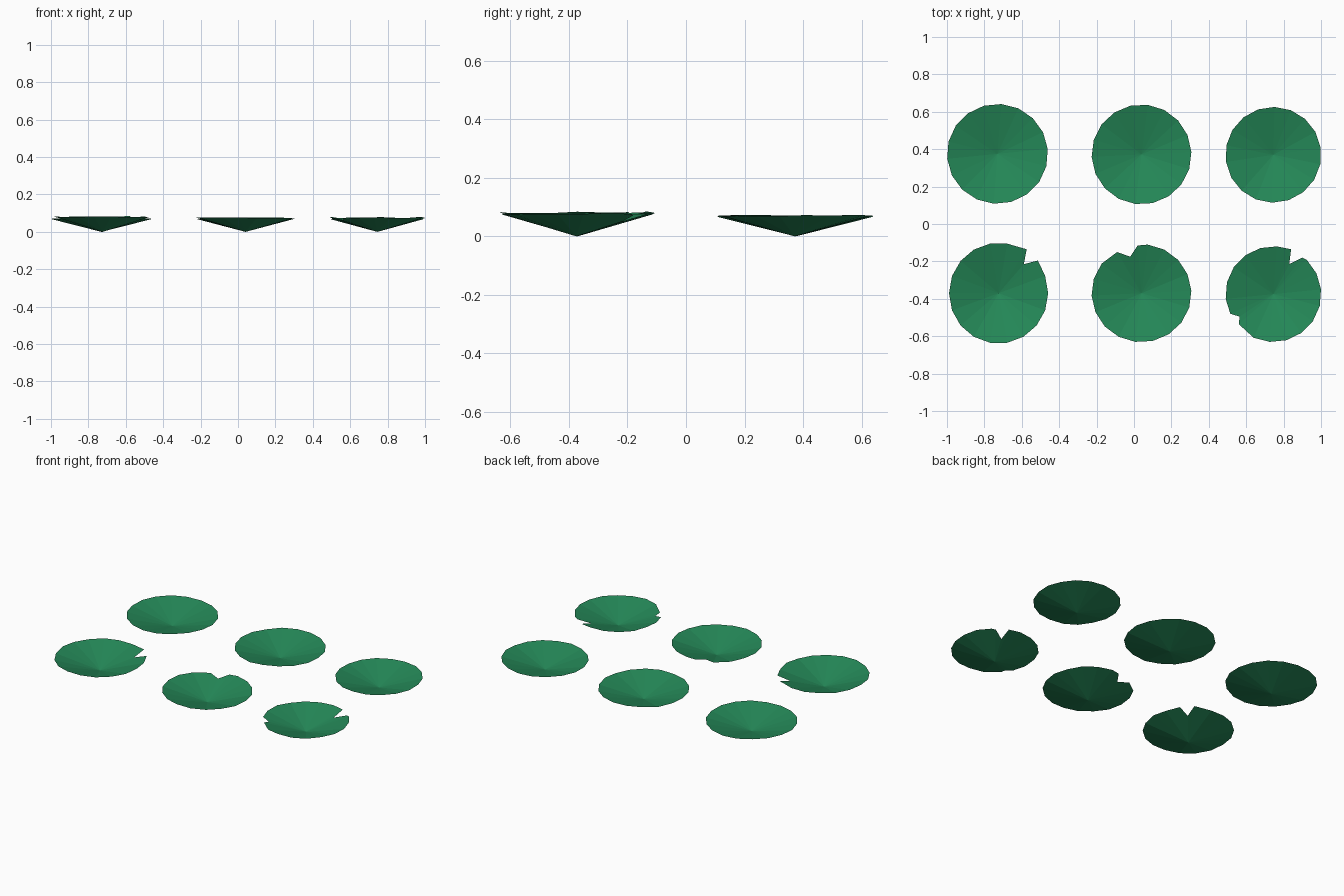
import bpy, bmesh, math, random

if "Cube" in bpy.data.objects:
    bpy.data.objects.remove(bpy.data.objects["Cube"])

random.seed(4)
SIDES = 18

green = bpy.data.materials.new("leaf green")
green.use_nodes = True
colour = (0.018, 0.25, 0.098, 1)
green.diffuse_color = colour
green.node_tree.nodes["Principled BSDF"].inputs["Base Color"].default_value = colour


def lily_pad(name, centre, size, height, turn=0.0, notches=()):
    """Shallow open dish: a fan from a low middle point to a raised, nibbled rim."""
    cx, cy = centre
    rx, ry = size
    # Each notch is three points, anticlockwise, relative to the middle
    cuts = [[(math.atan2(y, x) % math.tau, x, y) for x, y in notch] for notch in notches]
    rim = [p for cut in cuts for p in cut]
    for i in range(SIDES):
        a = (math.tau * i / SIDES + turn) % math.tau
        if not any(cut[0][0] - 0.1 < a < cut[-1][0] + 0.1 for cut in cuts):
            rim.append((a, rx * math.cos(a), ry * math.sin(a)))
    rim.sort()

    bm = bmesh.new()
    middle = bm.verts.new((0, 0, 0))
    ring = []
    for a, x, y in rim:
        reach = math.hypot(x / rx, y / ry)
        ring.append(bm.verts.new((x, y, height * reach + random.uniform(-0.003, 0.003))))
    for a, b in zip(ring, ring[1:] + ring[:1]):
        bm.faces.new((middle, a, b))
    mesh = bpy.data.meshes.new(name)
    bm.to_mesh(mesh)
    bm.free()
    mesh.materials.append(green)
    pad = bpy.data.objects.new(name, mesh)
    pad.location = (cx, cy, 0)
    bpy.context.collection.objects.link(pad)


# Back row: whole pads
lily_pad("back_right_pad", (-0.73, 0.375), (0.27, 0.267), 0.07, 0.1)
lily_pad("back_middle_pad", (0.04, 0.372), (0.267, 0.267), 0.069, 0.05)
lily_pad("back_left_pad", (0.745, 0.37), (0.256, 0.256), 0.07, 0.15)

# Front row: pads with bites out of the rim
lily_pad("front_right_pad", (-0.724, -0.37), (0.265, 0.269), 0.081, 0.0,
         [[(0.21, 0.175), (0.135, 0.155), (0.15, 0.235)]])
lily_pad("front_middle_pad", (0.04, -0.37), (0.267, 0.262), 0.075, 0.05,
         [[(-0.02, 0.255), (-0.06, 0.195), (-0.13, 0.22)]])
lily_pad("front_left_pad", (0.745, -0.375), (0.256, 0.256), 0.077, 0.1,
         [[(0.155, 0.195), (0.085, 0.16), (0.095, 0.24)],
          [(-0.23, -0.105), (-0.18, -0.12), (-0.185, -0.16)]])
